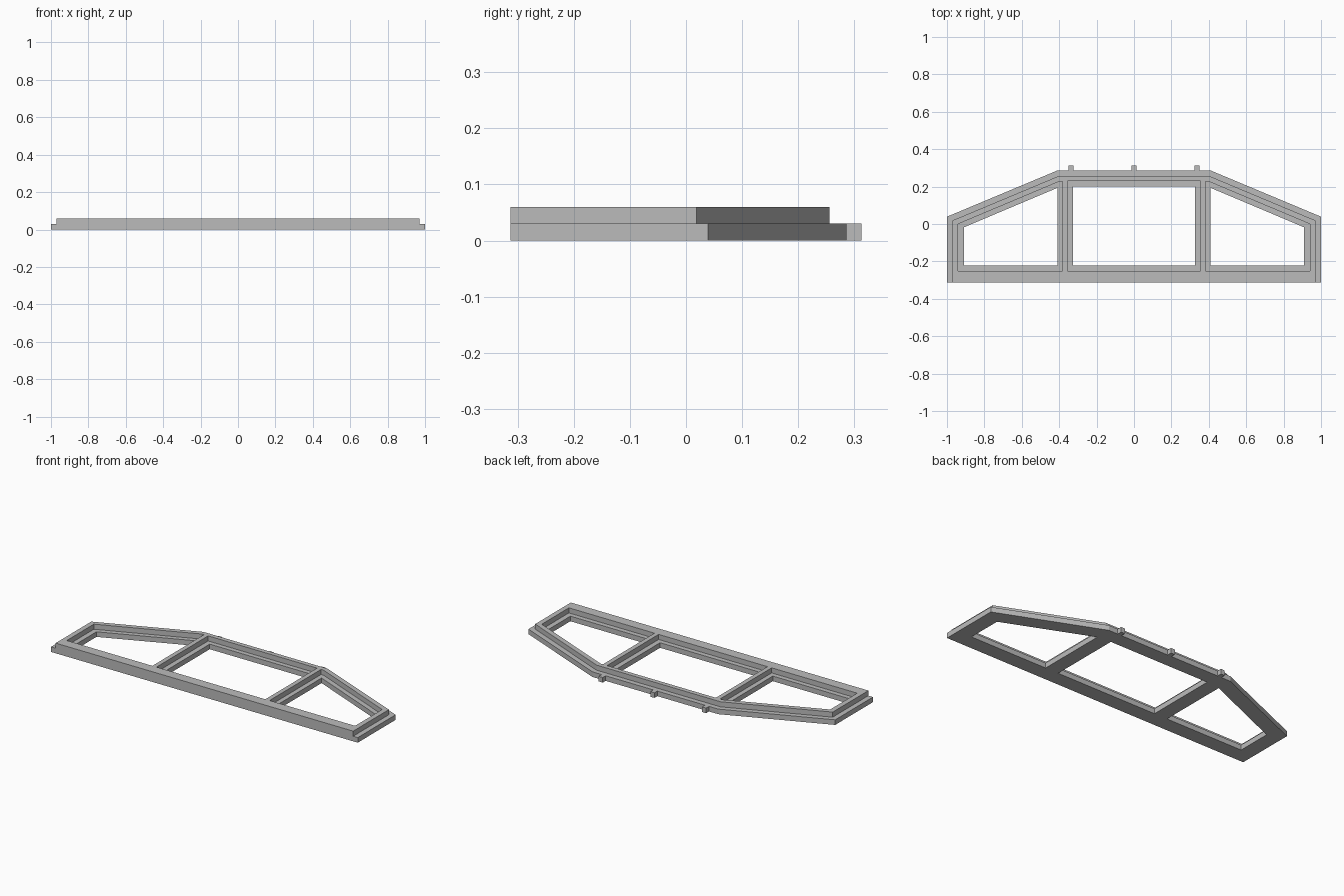
import bpy

cube = bpy.data.objects.get("Cube")
if cube:
    bpy.data.objects.remove(cube, do_unlink=True)

grey = bpy.data.materials.new("plain grey")
grey.use_nodes = True
grey.diffuse_color = (0.5, 0.5, 0.5, 1)
grey.node_tree.nodes["Principled BSDF"].inputs["Base Color"].default_value = (0.5, 0.5, 0.5, 1)

FRONT, BACK, LAYER = -0.313, 0.286, 0.03


def mirrored(points):
    return [(-x, y) for x, y in reversed(points)]


def plate(name, outlines, z):
    """Flat plate one layer thick; inner outlines become openings."""
    curve = bpy.data.curves.new(name, "CURVE")
    curve.dimensions = "2D"
    curve.fill_mode = "BOTH"
    curve.extrude = LAYER / 2
    for points in outlines:
        spline = curve.splines.new("POLY")
        spline.points.add(len(points) - 1)
        for p, (x, y) in zip(spline.points, points):
            p.co = (x, y, 0, 1)
        spline.use_cyclic_u = True
    temp = bpy.data.objects.new(name + "_profile", curve)
    bpy.context.collection.objects.link(temp)
    bpy.context.view_layer.update()
    graph = bpy.context.evaluated_depsgraph_get()
    mesh = bpy.data.meshes.new_from_object(temp.evaluated_get(graph))
    bpy.data.objects.remove(temp, do_unlink=True)
    mesh.name = name
    mesh.materials.clear()
    mesh.materials.append(grey)
    mesh.shade_flat()
    obj = bpy.data.objects.new(name, mesh)
    obj.location.z = z + LAYER / 2
    bpy.context.collection.objects.link(obj)
    return obj


def outline(half):
    return half + mirrored(half)


# Wide lower frame with three openings
side = [(0.41, -0.223), (0.91, -0.223), (0.91, -0.018), (0.41, 0.193)]
plate("lower_frame", [
    outline([(1, FRONT), (1, 0.039), (0.41, BACK)]),
    outline([(0.325, -0.223), (0.325, 0.201)]),
    side, mirrored(side)], 0)

# Narrower upper frame, stepped in to leave ledges
side = [(0.382, -0.252), (0.94, -0.252), (0.94, 0), (0.398, 0.228), (0.382, 0.228)]
plate("upper_frame", [
    outline([(0.97, FRONT), (0.97, 0.019), (0.404, BACK - LAYER)]),
    outline([(0.355, -0.252), (0.355, 0.229)]),
    side, mirrored(side)], LAYER)

# Small locating tabs along the back edge
for name, x in (("right_tab", -0.337), ("middle_tab", 0), ("left_tab", 0.337)):
    plate(name, [[(x - 0.013, BACK), (x + 0.013, BACK),
                  (x + 0.013, 0.313), (x - 0.013, 0.313)]], 0)
